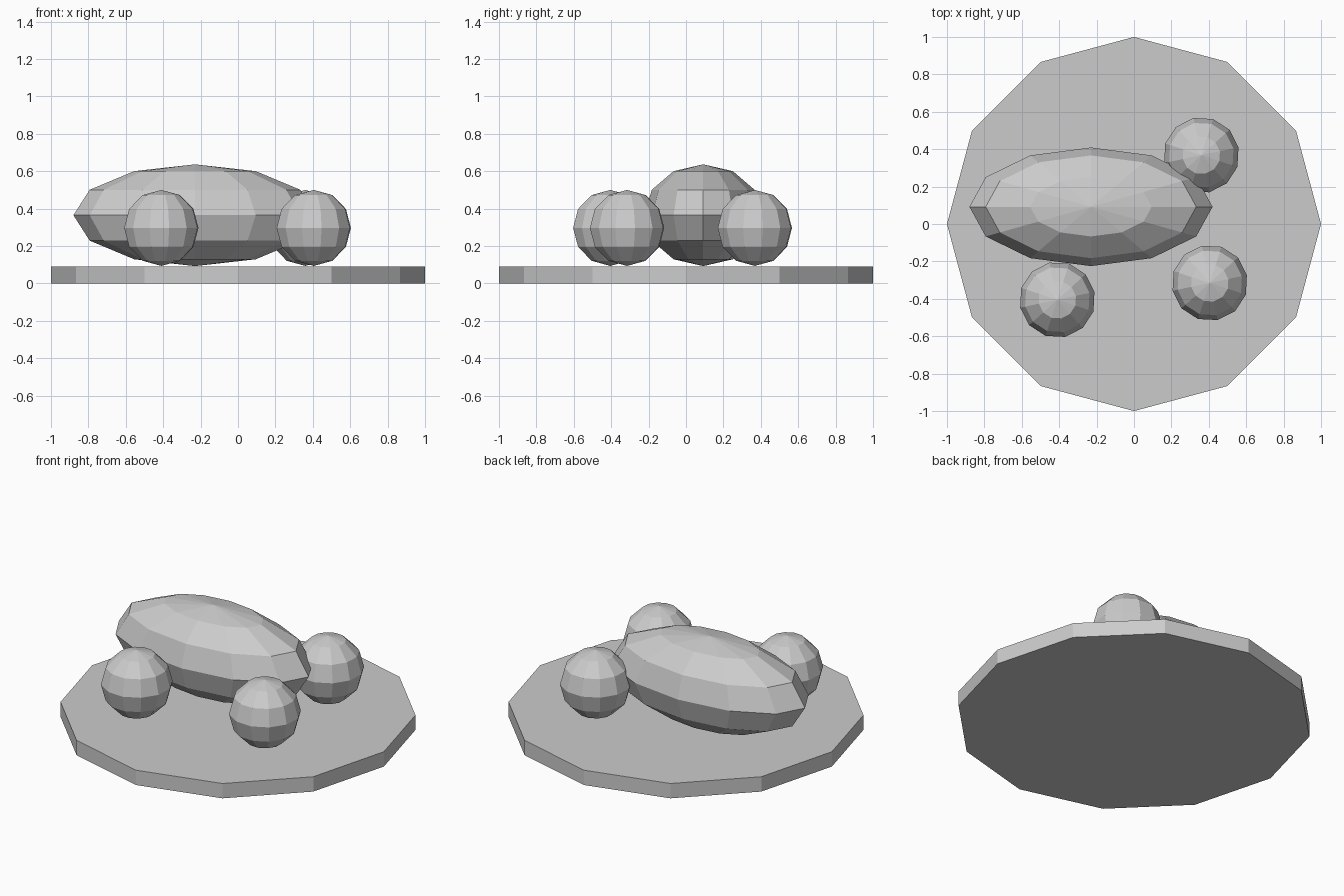
import bpy
from math import radians

cube = bpy.data.objects.get("Cube")
if cube:
    bpy.data.objects.remove(cube, do_unlink=True)

# One plain grey for every part
grey = bpy.data.materials.new("light_grey")
grey.use_nodes = True
grey.diffuse_color = (0.6, 0.6, 0.6, 1)
grey.node_tree.nodes["Principled BSDF"].inputs["Base Color"].default_value = grey.diffuse_color


def finish(name):
    obj = bpy.context.object
    obj.name = name
    obj.data.materials.append(grey)
    bpy.ops.object.shade_flat()
    return obj


def faceted_ball(name, centre, radii, turn=0):
    bpy.ops.mesh.primitive_uv_sphere_add(
        segments=12, ring_count=6, radius=1, location=centre,
        rotation=(0, 0, radians(turn)))
    finish(name).scale = radii


# Twelve-sided plate
bpy.ops.mesh.primitive_cylinder_add(vertices=12, radius=1, depth=0.092,
                                    location=(0, 0, 0.046))
finish("plate")

# Long oval loaf resting on the plate
faceted_ball("loaf", (-0.23, 0.092, 0.365), (0.65, 0.317, 0.272))

# Round pieces around the loaf
for name, x, y in (("front_right_ball", -0.41, -0.405),
                   ("front_left_ball", 0.405, -0.315),
                   ("back_left_ball", 0.36, 0.368)):
    faceted_ball(name, (x, y, 0.297), (0.203, 0.203, 0.203), turn=12)
